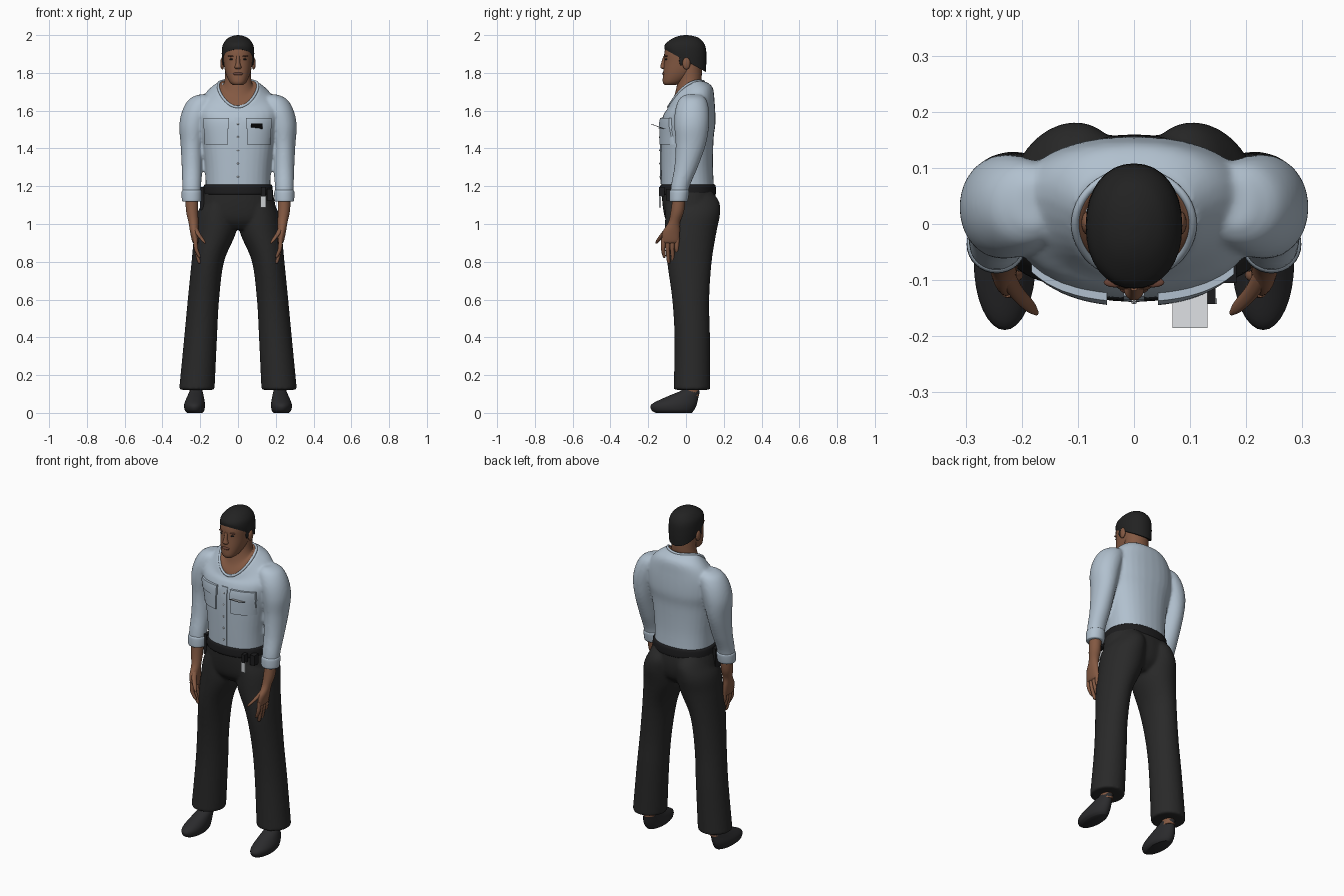
import bpy, bmesh, math
from mathutils import Vector
from mathutils.bvhtree import BVHTree

cube = bpy.data.objects.get("Cube")
if cube:
    bpy.data.objects.remove(cube, do_unlink=True)


def material(name, r, g, b):
    mat = bpy.data.materials.new(name)
    mat.use_nodes = True
    mat.diffuse_color = (r, g, b, 1)
    bsdf = next(n for n in mat.node_tree.nodes if n.type == 'BSDF_PRINCIPLED')
    bsdf.inputs["Base Color"].default_value = (r, g, b, 1)
    bsdf.inputs["Roughness"].default_value = 0.8
    return mat


SHIRT = material("pale blue cloth", .44, .53, .62)
CLOTH = material("charcoal cloth", .022, .022, .022)
SKIN = material("brown skin", .23, .1, .055)
LIPS = material("darker skin", .15, .06, .04)
HAIR = material("black hair", .016, .016, .016)
SHOE = material("dark shoe leather", .024, .024, .026)
BELT = material("black belt leather", .012, .012, .013)
METAL = material("light grey metal", .6, .62, .64)


def finish(name, bm, mats, angle=50):
    """Turn a bmesh into a smooth shaded object."""
    bmesh.ops.recalc_face_normals(bm, faces=bm.faces[:])
    mesh = bpy.data.meshes.new(name)
    bm.to_mesh(mesh)
    bm.free()
    for mat in mats:
        mesh.materials.append(mat)
    mesh.shade_smooth()
    mesh.set_sharp_from_angle(angle=math.radians(angle))
    obj = bpy.data.objects.new(name, mesh)
    bpy.context.collection.objects.link(obj)
    return obj


def spline(rings, steps):
    """Catmull-Rom interpolation through ring parameters."""
    rings = [tuple(r) + (0,) * (7 - len(r)) for r in rings]
    out = []
    for i in range(len(rings) - 1):
        a, b, c, d = (rings[max(i - 1, 0)], rings[i], rings[i + 1],
                      rings[min(i + 2, len(rings) - 1)])
        for k in range(steps):
            t = k / steps
            out.append([(q + t * (r - p) / 2 + t * t * (p - 2.5 * q + 2 * r - s / 2)
                         + t ** 3 * (1.5 * (q - r) + (s - p) / 2))
                        for p, q, r, s in zip(a, b, c, d)])
    return out + [rings[-1]]


def ring_points(ring, segs, power):
    """Superellipse ring: centre, radii, forward tilt and side lift."""
    cx, cy, cz, rx, ry, tilt, lift = ring
    pts = []
    for i in range(segs):
        a = math.tau * i / segs
        c, s = math.cos(a), math.sin(a)
        x = rx * math.copysign(abs(c) ** (2 / power), c)
        y = ry * math.copysign(abs(s) ** (2 / power), s)
        pts.append((cx + x, cy + y, cz + tilt * y + lift * c * c))
    return pts


def add_loft(bm, rings, side=1, segs=32, steps=5, power=2):
    rows = []
    for ring in spline(rings, steps):
        rows.append([bm.verts.new((x * side, y, z))
                     for x, y, z in ring_points(ring, segs, power)])
    for low, high in zip(rows, rows[1:]):
        for i in range(segs):
            j = (i + 1) % segs
            bm.faces.new((low[i], low[j], high[j], high[i]))
    bm.faces.new(rows[0])
    bm.faces.new(rows[-1])


def loft(name, rings, mat, side=1, **options):
    bm = bmesh.new()
    add_loft(bm, rings, side, **options)
    return finish(name, bm, [mat])


def fuse(obj):
    """Blend overlapping lofts into one garment."""
    remesh = obj.modifiers.new("blend", 'REMESH')
    remesh.mode = 'VOXEL'
    remesh.voxel_size = 0.008
    remesh.use_smooth_shade = True
    smooth = obj.modifiers.new("soften", 'SMOOTH')
    smooth.factor = 0.5
    smooth.iterations = 6


def blob(name, centre, radii, mat):
    bm = bmesh.new()
    bmesh.ops.create_uvsphere(bm, u_segments=16, v_segments=10, radius=1)
    for v in bm.verts:
        v.co = Vector(c + r * p for c, r, p in zip(centre, radii, v.co))
    return finish(name, bm, [mat])


def box(name, centre, size, mat):
    bm = bmesh.new()
    bmesh.ops.create_cube(bm, size=1)
    for v in bm.verts:
        v.co = Vector(c + s * p for c, s, p in zip(centre, size, v.co))
    return finish(name, bm, [mat], 30)


# Shirt: trunk and both sleeves blended together
TRUNK = [(0, .01, 1.17, .171, .14), (0, .005, 1.3, .175, .138),
         (0, .006, 1.45, .195, .14), (0, .013, 1.54, .215, .143),
         (0, .018, 1.62, .215, .133, .25), (0, .02, 1.665, .17, .12, .5, .02),
         (0, 0, 1.685, .11, .097, .73, .045)]
SLEEVE = [(.245, -.04, 1.125, .048, .045), (.245, -.03, 1.2, .05, .05),
          (.243, 0, 1.3, .055, .062), (.242, .025, 1.42, .062, .08),
          (.235, .03, 1.52, .076, .092), (.215, .032, 1.6, .08, .09),
          (.19, .035, 1.66, .07, .072), (.18, .035, 1.685, .03, .04)]
bm = bmesh.new()
add_loft(bm, TRUNK, power=2.3)
for side in (1, -1):
    add_loft(bm, SLEEVE, side)
shirt = finish("shirt", bm, [SHIRT])
fuse(shirt)

# Trousers: pelvis and both legs blended together
PELVIS = [(0, .015, .97, .12, .08), (0, .018, 1.02, .2, .125),
          (0, .018, 1.1, .198, .142), (0, .01, 1.2, .176, .14)]
LEG = [(.218, .032, .122, .094, .097), (.198, .033, .4, .087, .094),
       (.183, .025, .6, .083, .098), (.16, .018, .8, .086, .118),
       (.122, .025, .95, .11, .135), (.11, .035, 1.05, .108, .145),
       (.095, .035, 1.12, .09, .14), (.09, .02, 1.18, .07, .11)]
bm = bmesh.new()
add_loft(bm, PELVIS, power=2.2)
for side in (1, -1):
    add_loft(bm, LEG, side)
fuse(finish("trousers", bm, [CLOTH]))

# Belt
loft("belt", [(0, .01, 1.155, .178, .144), (0, .01, 1.165, .184, .149),
              (0, .01, 1.2, .182, .147), (0, .01, 1.21, .175, .141)], BELT, power=2.2)

# Neck with the open chest, and the collar edge around it
loft("neck", [(0, 0, 1.665, .1, .089, .73, .045), (0, 0, 1.693, .099, .088, .73, .04),
              (0, .01, 1.72, .08, .07, .5, .015), (0, .02, 1.77, .07, .063),
              (0, .02, 1.85, .068, .064)], SKIN)
curve = bpy.data.curves.new("collar", 'CURVE')
curve.dimensions = '3D'
curve.bevel_depth = 0.007
line = curve.splines.new('POLY')
edge = ring_points((0, 0, 1.687, .105, .093, .73, .045), 48, 2)
line.points.add(len(edge) - 1)
for point, co in zip(line.points, edge):
    point.co = (*co, 1)
line.use_cyclic_u = True
curve.materials.append(SHIRT)
bpy.context.collection.objects.link(bpy.data.objects.new("collar", curve))

# Head, hair and face
loft("head", [(0, -.085, 1.735, .025, .027), (0, -.068, 1.752, .045, .055),
              (0, -.035, 1.8, .066, .086), (0, -.012, 1.86, .077, .104),
              (0, -.007, 1.91, .081, .107), (0, -.003, 1.95, .075, .097),
              (0, 0, 1.98, .045, .06)], SKIN, power=2.2)
loft("hair", [(0, -.004, 1.865, .084, .109, -.55), (0, -.003, 1.91, .086, .111, -.3),
              (0, 0, 1.95, .08, .103, -.1), (0, 0, 1.98, .058, .075),
              (0, 0, 1.995, .03, .04), (0, 0, 2, .004, .006)], HAIR, power=2.15)
loft("nose", [(0, -.112, 1.82, .012, .012), (0, -.116, 1.83, .018, .02),
              (0, -.113, 1.85, .012, .019), (0, -.108, 1.89, .009, .011)],
     SKIN, segs=16)
blob("lips", (0, -.115, 1.795), (.026, .011, .009), LIPS)
for side, label in ((1, "left"), (-1, "right")):
    blob(label + "_eye", (side * .032, -.104, 1.872), (.014, .007, .005), HAIR)
    blob(label + "_eyebrow", (side * .034, -.104, 1.889), (.02, .009, .004), LIPS)
    blob(label + "_ear", (side * .083, .002, 1.85), (.011, .021, .032), SKIN)
    blob(label + "_sideburn", (side * .078, -.024, 1.865), (.006, .012, .026), HAIR)

# Forearms, hands, cuffs, ankles and shoes
FOREARM = [(.245, -.035, 1.16, .034, .034), (.243, -.045, 1.07, .032, .035),
           (.236, -.062, 1.01, .026, .031), (.232, -.078, .96, .022, .045),
           (.226, -.082, .91, .017, .046), (.224, -.082, .897, .009, .036)]
SHOE_RINGS = [(.228, -.065, 0, .04, .095), (.23, -.07, .015, .052, .113),
              (.23, -.063, .045, .055, .12), (.226, -.025, .08, .046, .09),
              (.222, .017, .112, .035, .055), (.222, .022, .122, .03, .045)]
for side, label in ((1, "left"), (-1, "right")):
    loft(label + "_forearm", FOREARM, SKIN, side, segs=24)
    for i, (finger, tip) in enumerate((("index", .82), ("middle", .79),
                                       ("ring", .795), ("little", .825))):
        y = -.118 + .024 * i
        loft(label + "_" + finger + "_finger",
             [(.226, y, .925, .012, .013), (.222, y - .003, .87, .011, .011),
              (.207, y + .002, tip + .012, .009, .009),
              (.203, y + .004, tip, .003, .003)], SKIN, side, segs=12)
    loft(label + "_thumb", [(.23, -.085, .985, .014, .02), (.212, -.118, .95, .013, .015),
                            (.187, -.145, .915, .01, .012), (.174, -.158, .897, .004, .005)],
         SKIN, side, segs=12)
    loft(label + "_cuff", [(.245, -.04, 1.118, .046, .044), (.245, -.039, 1.126, .052, .049),
                           (.245, -.035, 1.17, .053, .052), (.245, -.034, 1.18, .048, .047)],
         SHIRT, side)
    loft(label + "_ankle", [(.222, .028, .09, .034, .042), (.22, .03, .2, .034, .038)],
         SKIN, side, segs=20)
    loft(label + "_shoe", SHOE_RINGS, SHOE, side)

# Chest details laid onto the shirt surface
bpy.context.view_layer.update()
surface = BVHTree.FromObject(shirt, bpy.context.evaluated_depsgraph_get())


def front_y(x, z):
    hit = surface.ray_cast(Vector((x, -1, z)), Vector((0, 1, 0)))[0]
    return hit.y if hit else -.1


def patch(name, x0, x1, z0, z1, height):
    """Cloth panel that follows the chest."""
    bm = bmesh.new()
    bmesh.ops.create_grid(bm, x_segments=10, y_segments=10, size=.5)
    for v in bm.verts:
        x = x0 + (v.co.x + .5) * (x1 - x0)
        z = z0 + (v.co.y + .5) * (z1 - z0)
        v.co = (x, front_y(x, z) - height, z)
    rim = bmesh.ops.extrude_face_region(bm, geom=bm.faces[:])
    for v in rim["geom"]:
        if isinstance(v, bmesh.types.BMVert):
            v.co.y += height + .004
    return finish(name, bm, [SHIRT], 40)


patch("button_placket", -.019, .019, 1.212, 1.565, .005)
for i in range(5):
    z = 1.25 + .07 * i
    blob("placket_button", (0, front_y(0, z) - .006, z), (.005, .003, .005), METAL)
for x0, x1, label in ((.043, .178, "left"), (-.183, -.048, "right")):
    patch(label + "_pocket", x0 + .004, x1 - .004, 1.42, 1.53, .009)
    patch(label + "_pocket_flap", x0, x1, 1.505, 1.562, .014)

# Name plate tilted out from the left pocket, pale above and dark below
plate = box("name_plate", (.1, -.152, 1.517), (.062, .066, .003), METAL)
plate.data.materials.append(BELT)
for v in plate.data.vertices:
    v.co.z -= (v.co.y + .152) * .38
for face in plate.data.polygons:
    face.material_index = int(face.normal.z < .5)

# Items hung from the belt
box("key_clip", (.134, -.128, 1.17), (.022, .03, .05), BELT)
box("key_tag", (.134, -.138, 1.118), (.028, .01, .06), METAL)
box("left_pouch", (.168, -.085, 1.155), (.03, .04, .06), BELT)
box("right_holster", (-.19, -.02, 1.135), (.022, .05, .12), BELT)
